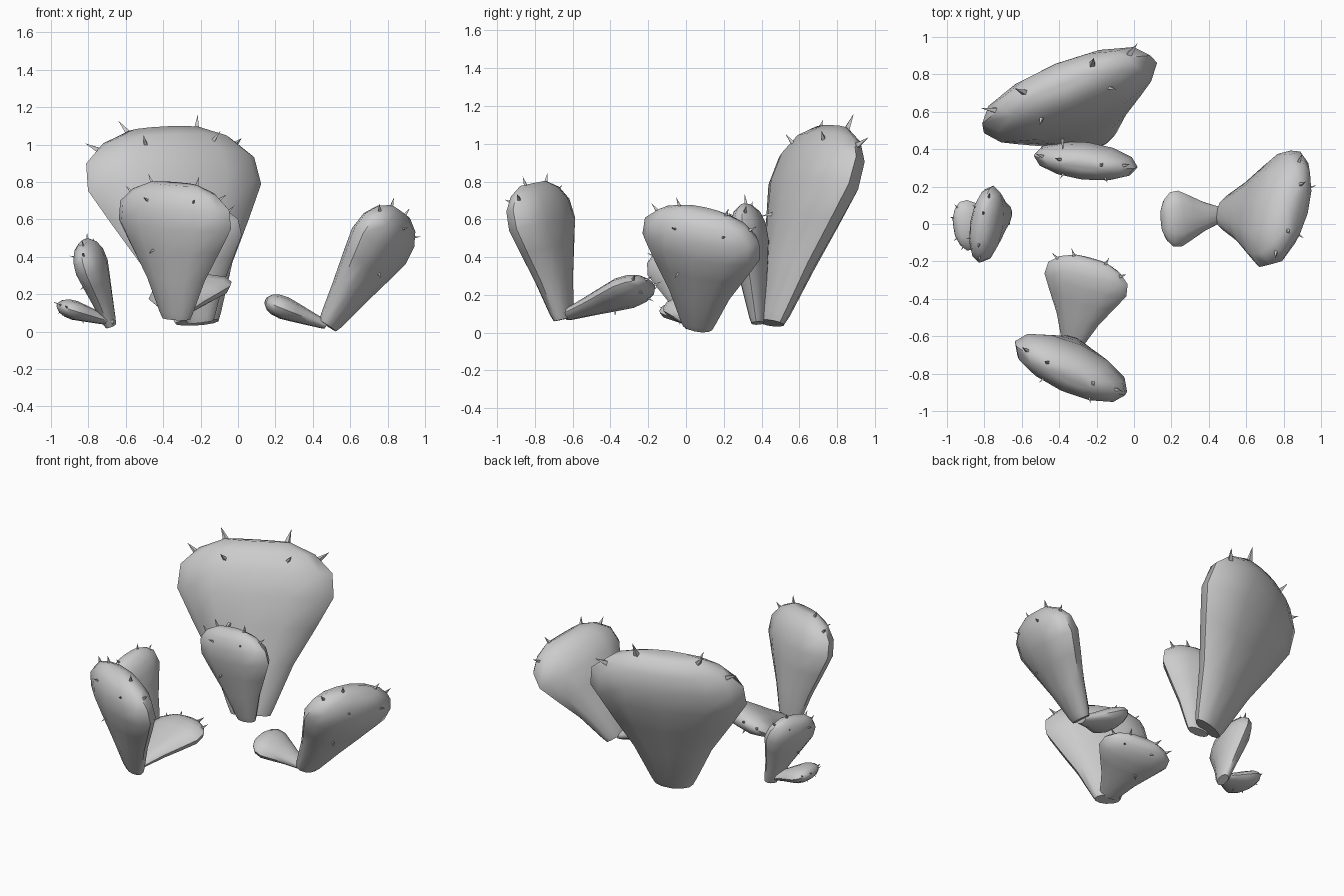
import bpy, bmesh, math
from mathutils import Vector
from mathutils.bvhtree import BVHTree

cube = bpy.data.objects.get("Cube")
if cube:
    bpy.data.objects.remove(cube, do_unlink=True)

grey = bpy.data.materials.new("plain_grey")
grey.use_nodes = True
grey.diffuse_color = (0.6, 0.6, 0.6, 1)
grey.node_tree.nodes["Principled BSDF"].inputs["Base Color"].default_value = grey.diffuse_color

# Pad outline: position along the pad, relative width, relative thickness
PROFILE = [(0, .25, .33), (.05, .3, .42), (.3, .52, .65), (.52, .79, .85), (.7, 1, 1),
           (.84, .97, .93), (.94, .74, .7), (1, .42, .32)]
SIDES = 12

# Spike directions from the pad's heart: across, along, through
SPIKES = [(-.85, .5, .1), (-.45, .7, .1), (.4, .7, .1), (.85, .5, .15),
          (-.25, .3, -.5), (.35, .35, -.5), (-.2, -.3, -.6)]


def make_object(name, bm, angle):
    bmesh.ops.recalc_face_normals(bm, faces=bm.faces)
    mesh = bpy.data.meshes.new(name)
    bm.to_mesh(mesh)
    bm.free()
    mesh.materials.append(grey)
    mesh.shade_smooth()
    mesh.set_sharp_from_angle(angle=math.radians(angle))
    obj = bpy.data.objects.new(name, mesh)
    bpy.context.collection.objects.link(obj)


def pad(name, base, tip, across, width, thick, spike, face=1):
    base, tip, across = Vector(base), Vector(tip), Vector(across)
    along = (tip - base).normalized()
    across = (across - along * across.dot(along)).normalized()
    through = along.cross(across)

    # Fleshy pad lofted from flattened rings
    bm = bmesh.new()
    rings = []
    for t, w, d in PROFILE:
        ring = []
        for i in range(SIDES):
            a = math.tau * i / SIDES
            ring.append(bm.verts.new(base.lerp(tip, t) + across * (width * w * math.cos(a))
                                     + through * (thick * d * math.sin(a))))
        rings.append(ring)
    for low, high in zip(rings, rings[1:]):
        for i in range(SIDES):
            j = (i + 1) % SIDES
            bm.faces.new((low[i], low[j], high[j], high[i]))
    bm.faces.new(rings[0])
    bm.faces.new(rings[-1])
    bmesh.ops.recalc_face_normals(bm, faces=bm.faces)
    tree = BVHTree.FromBMesh(bm)
    make_object(name, bm, 50)
    if not spike:
        return

    # Four-sided spikes seated on the pad surface
    bm = bmesh.new()
    heart = base.lerp(tip, .7)
    for n, (a, b, c) in enumerate(SPIKES):
        aim = (across * a * width + along * b * width + through * c * face * thick).normalized()
        hit, normal, _, _ = tree.ray_cast(heart + aim * 2, -aim)
        if hit is None:
            continue
        out = (normal + aim).normalized()
        size = spike * (1 if n < 4 else .7)
        side = out.orthogonal().normalized() * size * .26
        other = out.cross(side)
        foot = hit - out * size * .2
        ring = [bm.verts.new(foot + v) for v in (side, other, -side, -other)]
        point = bm.verts.new(hit + out * size)
        bm.faces.new(ring)
        for i in range(4):
            bm.faces.new((ring[i], ring[(i + 1) % 4], point))
    make_object(name + "_spikes", bm, 30)


# Back plant
pad("back_tall_pad", (-.22, .45, .05), (-.39, .77, 1.08), (.92, .36, 0), .5, .17, .085)
pad("back_small_pad", (-.2, .38, .05), (-.28, .32, .67), (.98, -.1, -.08), .28, .1, .05)

# Front plant
pad("front_tall_pad", (-.33, -.65, .07), (-.34, -.81, .79), (.88, -.4, -.06), .33, .13, .05)
pad("front_low_pad", (-.33, -.64, .09), (-.23, -.19, .26), (.97, -.25, .16), .23, .075, .045, -1)

# Left plant
pad("left_tall_pad", (.48, .06, .03), (.87, .09, .64), (.25, .95, -.22), .33, .145, .05)
pad("left_low_pad", (.47, .05, .035), (.15, .02, .165), (.1, 1, 0), .15, .062, 0)

# Right plant
pad("right_tall_pad", (-.68, .05, .03), (-.825, -.02, .48), (.15, .95, .15), .21, .085, .035, -1)
pad("right_low_pad", (-.67, .03, .05), (-.96, -.02, .14), (-.1, .98, .05), .135, .052, .025, -1)
